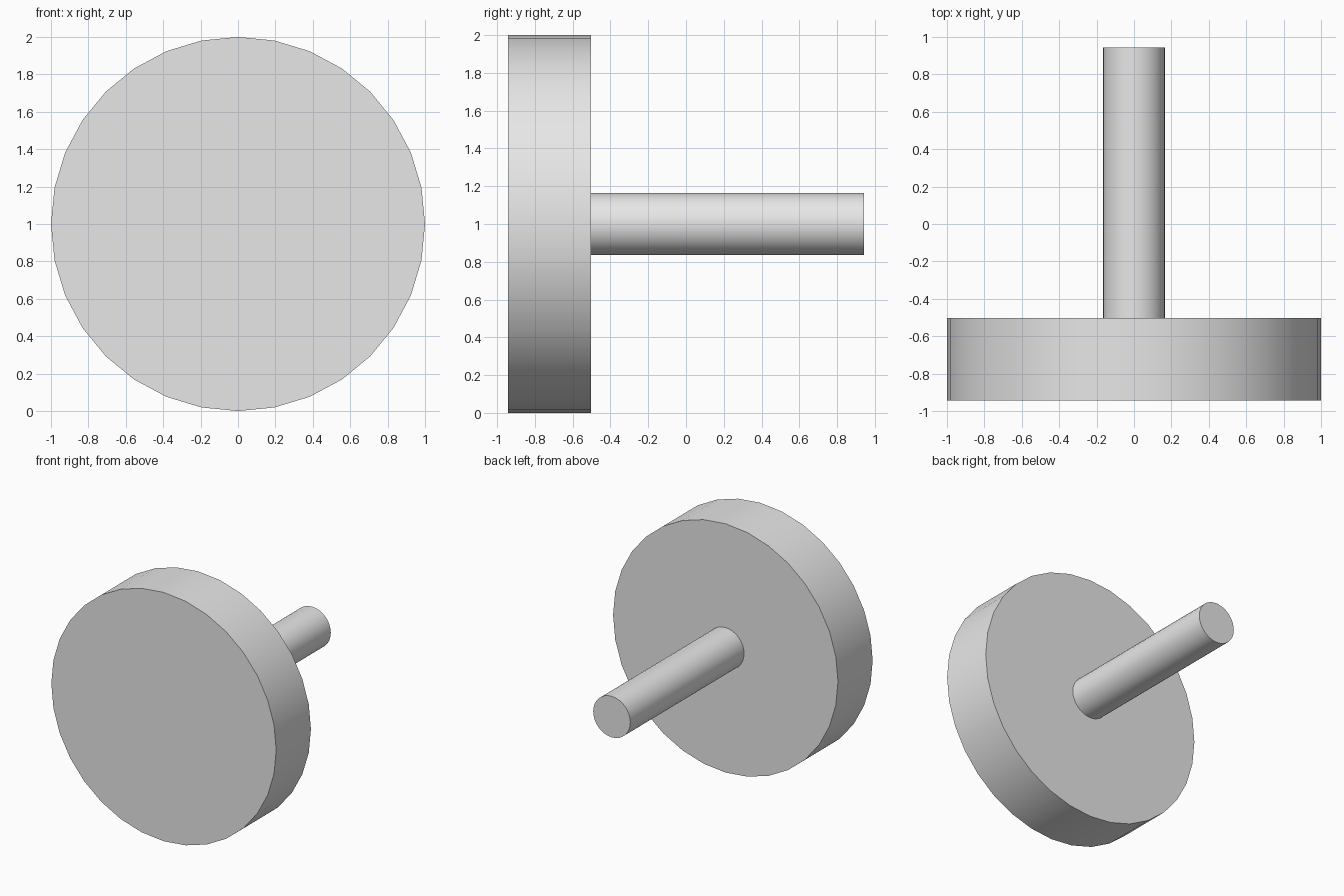
import bpy
import math

cube = bpy.data.objects.get("Cube")
if cube:
    bpy.data.objects.remove(cube, do_unlink=True)

# Single plain grey
COLOR = (0.8, 0.8, 0.8, 1.0)
grey = bpy.data.materials.new("light_grey")
grey.use_nodes = True
grey.diffuse_color = COLOR
grey.node_tree.nodes["Principled BSDF"].inputs["Base Color"].default_value = COLOR


def rod(name, radius, y_front, y_back):
    """Smooth-sided cylinder lying along y, centred at z = 1."""
    bpy.ops.mesh.primitive_cylinder_add(
        vertices=32, radius=radius, depth=y_back - y_front,
        location=(0, (y_front + y_back) / 2, 1),
        rotation=(math.pi / 2, 0, 0))
    obj = bpy.context.object
    obj.name = name
    obj.data.materials.append(grey)
    bpy.ops.object.shade_smooth_by_angle(angle=math.radians(30))
    return obj


# Wide front disc and the thin shaft behind it
rod("disc", 1.0, -0.943, -0.502)
rod("shaft", 0.165, -0.502, 0.943)
